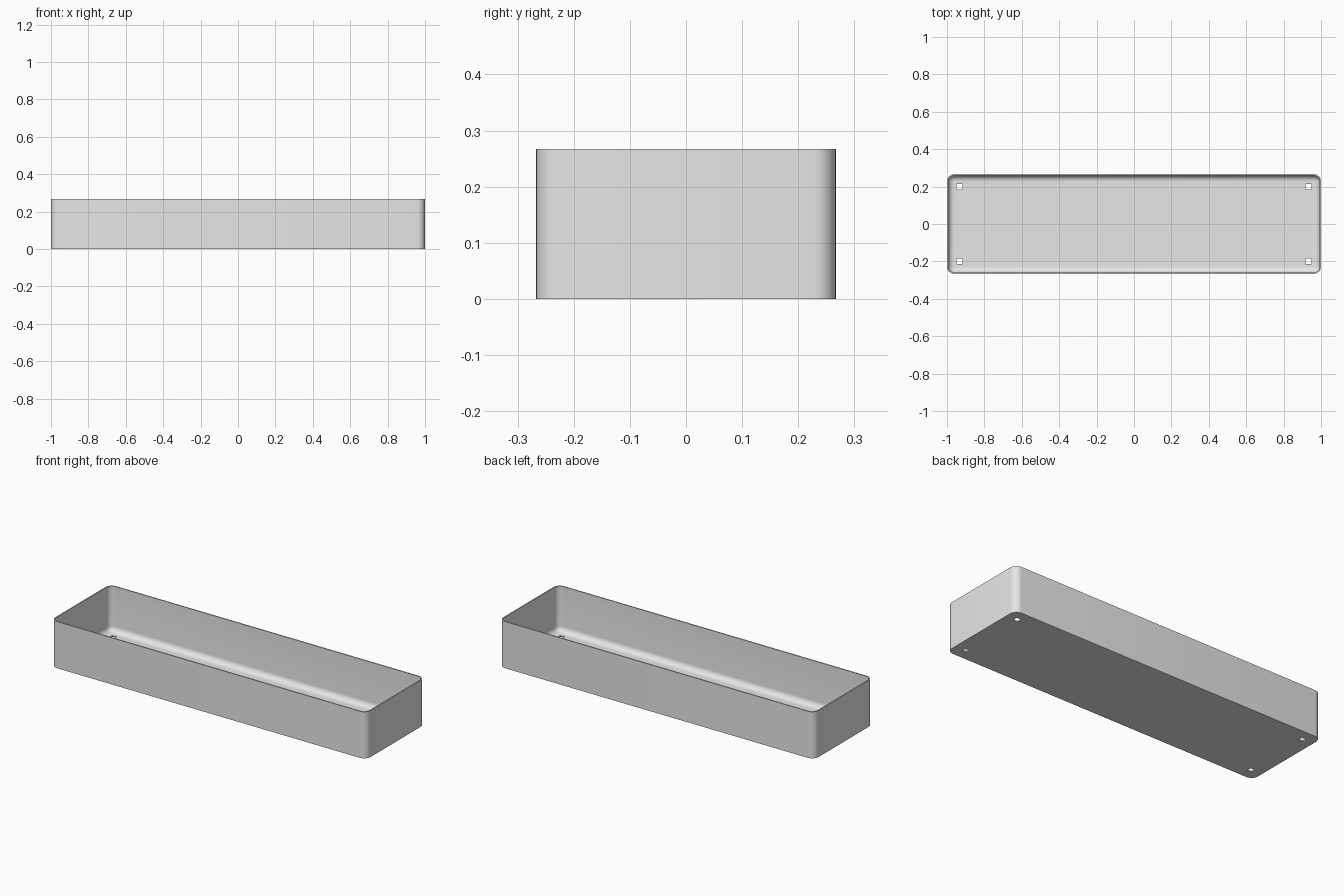
import bpy, bmesh, math
from mathutils import Matrix, Vector

cube = bpy.data.objects.get("Cube")
if cube:
    bpy.data.objects.remove(cube, do_unlink=True)

HALF_X, HALF_Y, HEIGHT = 1.0, 0.267, 0.267
CORNER, WALL, FILLET = 0.04, 0.007, 0.032
STEPS = 8

grey = bpy.data.materials.new("light_grey")
grey.use_nodes = True
colour = (0.8, 0.8, 0.8, 1)
grey.diffuse_color = colour
grey.node_tree.nodes["Principled BSDF"].inputs["Base Color"].default_value = colour


def ring(bm, inset, z):
    """Rounded rectangle of vertices, inset from the outer wall."""
    radius = CORNER - inset
    verts = []
    for i, (sx, sy) in enumerate([(1, 1), (-1, 1), (-1, -1), (1, -1)]):
        for k in range(STEPS + 1):
            a = (i + k / STEPS) * math.pi / 2
            verts.append(bm.verts.new((sx * (HALF_X - CORNER) + radius * math.cos(a),
                                       sy * (HALF_Y - CORNER) + radius * math.sin(a), z)))
    return verts


def make_object(name, bm):
    bmesh.ops.recalc_face_normals(bm, faces=bm.faces[:])
    mesh = bpy.data.meshes.new(name)
    bm.to_mesh(mesh)
    bm.free()
    obj = bpy.data.objects.new(name, mesh)
    bpy.context.collection.objects.link(obj)
    mesh.materials.append(grey)
    return obj


# Tray shell: straight outer wall, thin rim, inner wall with a rounded floor edge
bm = bmesh.new()
profile = [(0, 0), (0, HEIGHT), (WALL, HEIGHT)]
for k in range(STEPS + 1):
    a = k / STEPS * math.pi / 2
    profile.append((WALL + FILLET * (1 - math.cos(a)), WALL + FILLET * (1 - math.sin(a))))
rings = [ring(bm, inset, z) for inset, z in profile]
for low, high in zip(rings, rings[1:]):
    for i in range(len(low)):
        j = (i + 1) % len(low)
        bm.faces.new((low[i], low[j], high[j], high[i]))
bm.faces.new(rings[0])
bm.faces.new(rings[-1])
tray = make_object("tray", bm)

# Four small square drain holes through the floor
bm = bmesh.new()
for sx in (-1, 1):
    for sy in (-1, 1):
        place = Matrix.Translation((sx * 0.933, sy * 0.2, 0)) @ Matrix.Diagonal((0.03, 0.03, 0.06, 1))
        bmesh.ops.create_cube(bm, size=1, matrix=place)
cutter = make_object("drain_hole_cutter", bm)
cutter.hide_render = True

cut = tray.modifiers.new("drain_holes", 'BOOLEAN')
cut.operation = 'DIFFERENCE'
cut.solver = 'EXACT'
cut.object = cutter
bpy.ops.object.select_all(action='DESELECT')
tray.select_set(True)
bpy.context.view_layer.objects.active = tray
bpy.ops.object.modifier_apply(modifier=cut.name)
bpy.data.objects.remove(cutter, do_unlink=True)
bpy.ops.object.shade_smooth_by_angle(angle=math.radians(30))
